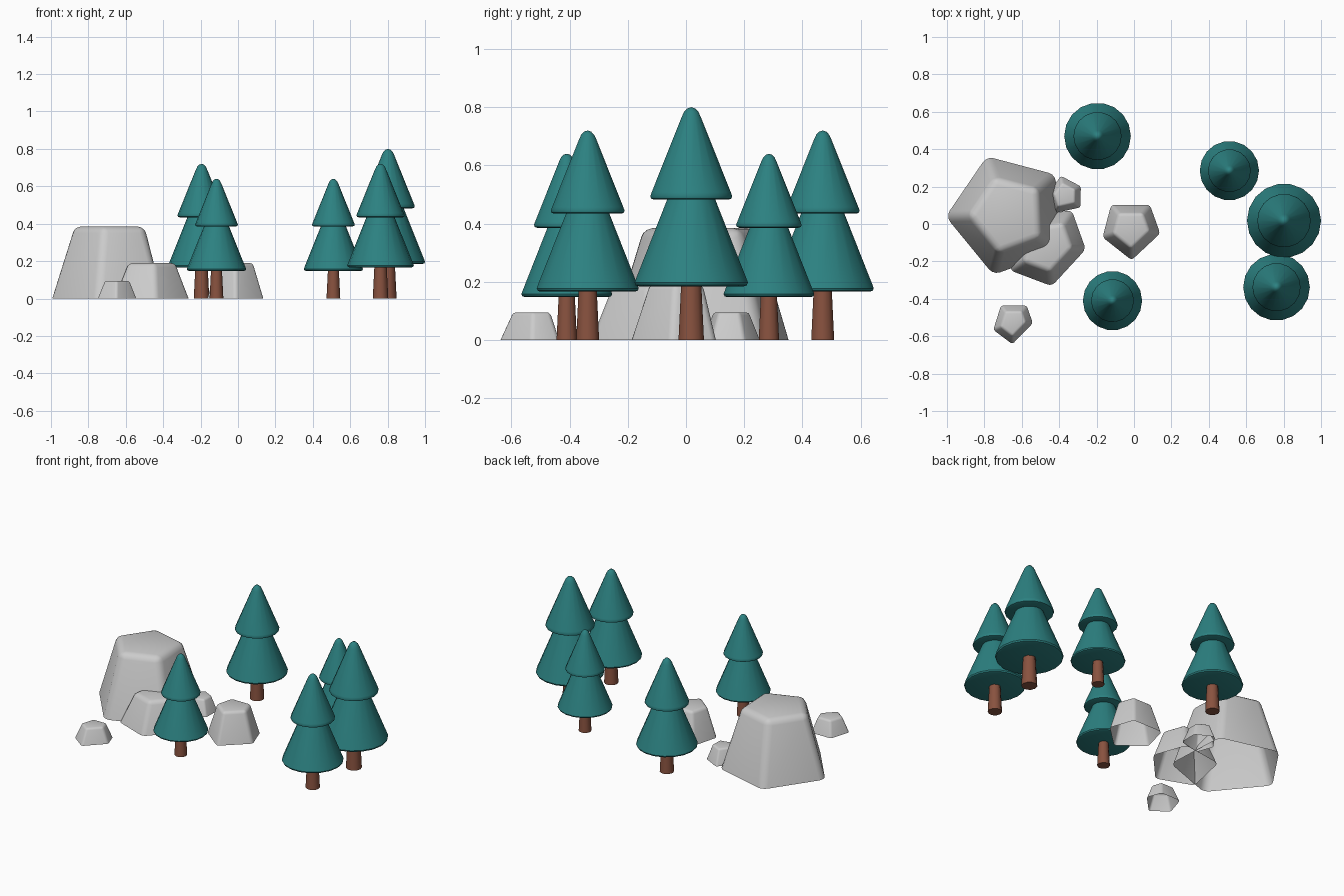
import bpy, bmesh, math
from mathutils import Vector

if "Cube" in bpy.data.objects:
    bpy.data.objects.remove(bpy.data.objects["Cube"])


def material(name, rgb):
    m = bpy.data.materials.new(name)
    m.diffuse_color = (*rgb, 1)
    m.use_nodes = True
    m.node_tree.nodes["Principled BSDF"].inputs["Base Color"].default_value = m.diffuse_color
    return m


GREEN = material("needle_green", (0.025, 0.22, 0.22))
BROWN = material("bark_brown", (0.25, 0.085, 0.05))


def finish(name, bm, mat=None, angle=40):
    bmesh.ops.recalc_face_normals(bm, faces=bm.faces)
    me = bpy.data.meshes.new(name)
    bm.to_mesh(me)
    bm.free()
    ob = bpy.data.objects.new(name, me)
    bpy.context.collection.objects.link(ob)
    if mat:
        me.materials.append(mat)
    bpy.ops.object.select_all(action='DESELECT')
    ob.select_set(True)
    bpy.context.view_layer.objects.active = ob
    bpy.ops.object.shade_smooth_by_angle(angle=math.radians(angle))
    return ob


def lathe(name, profile, sides, mat, loc, scale):
    """Closed solid of revolution; the profile starts and ends on the axis."""
    bm = bmesh.new()
    rings = []
    for r, z in profile:
        n = 1 if r == 0 else sides
        rings.append([bm.verts.new((r * math.cos(2 * math.pi * i / sides),
                                    r * math.sin(2 * math.pi * i / sides), z))
                      for i in range(n)])
    for a, b in zip(rings, rings[1:]):
        for i in range(sides):
            j = (i + 1) % sides
            if len(a) == 1:
                bm.faces.new((a[0], b[j], b[i]))
            elif len(b) == 1:
                bm.faces.new((a[i], a[j], b[0]))
            else:
                bm.faces.new((a[i], a[j], b[j], b[i]))
    bmesh.ops.scale(bm, vec=(scale,) * 3, verts=bm.verts)
    bmesh.ops.translate(bm, vec=(loc[0], loc[1], 0), verts=bm.verts)
    return finish(name, bm, mat)


# Tree profiles for a tree 0.8 tall
TRUNK = [(0, 0), (0.046, 0), (0.036, 0.2), (0, 0.2)]
LOWER = [(0, 0.184), (0.183, 0.184), (0.194, 0.188), (0.198, 0.197),
         (0.192, 0.213), (0.083, 0.485), (0.06, 0.54), (0, 0.56)]
UPPER = [(0, 0.482), (0.130, 0.482), (0.140, 0.486), (0.143, 0.494),
         (0.138, 0.508), (0.034, 0.765), (0.025, 0.784), (0.013, 0.796), (0, 0.8)]

TREES = [(-0.195, 0.47, 0.9), (0.51, 0.285, 0.8), (0.802, 0.018, 1.0),
         (0.762, -0.338, 0.9), (-0.115, -0.41, 0.8)]
for k, (x, y, s) in enumerate(TREES, 1):
    lathe(f"tree_{k}_trunk", TRUNK, 10, BROWN, (x, y), s)
    lathe(f"tree_{k}_lower_foliage", LOWER, 18, GREEN, (x, y), s)
    lathe(f"tree_{k}_upper_foliage", UPPER, 18, GREEN, (x, y), s)


def rock(name, base, height, top=0.65):
    """Five-sided tapered rock, open below, with rounded edges."""
    c = sum((Vector(p) for p in base), Vector((0, 0))) / 5
    size = sum((Vector(p) - c).length for p in base) / 5
    bm = bmesh.new()
    lo, hi = [], []
    for p in base:
        d = Vector(p) - c
        lo.append(bm.verts.new((*(c + d * 1.02), 0)))
        hi.append(bm.verts.new((*(c + d * top), height)))
    for i in range(5):
        j = (i + 1) % 5
        bm.faces.new((lo[i], lo[j], hi[j], hi[i]))
    bm.faces.new(hi)
    edges = [e for e in bm.edges if not e.is_boundary]
    bmesh.ops.bevel(bm, geom=edges, offset=0.11 * size, offset_type='OFFSET',
                    segments=3, profile=0.5, affect='EDGES')
    return finish(name, bm, angle=40)


# Rocks: base corners and height
rock("large_rock", [(-1.0, 0.04), (-0.75, -0.265), (-0.405, -0.14),
                    (-0.425, 0.26), (-0.785, 0.355)], 0.385)
rock("medium_rock", [(-0.66, -0.245), (-0.44, -0.328), (-0.262, -0.135),
                     (-0.335, 0.07), (-0.6, 0.03)], 0.19)
rock("middle_rock", [(-0.165, -0.07), (-0.013, -0.19), (0.137, -0.05),
                     (0.083, 0.1), (-0.12, 0.1)], 0.19)
rock("small_rock", [(-0.425, 0.06), (-0.288, 0.09), (-0.286, 0.2),
                    (-0.39, 0.255), (-0.46, 0.16)], 0.095)
rock("front_rock", [(-0.75, -0.565), (-0.65, -0.64), (-0.543, -0.53),
                    (-0.575, -0.438), (-0.71, -0.438)], 0.095)
